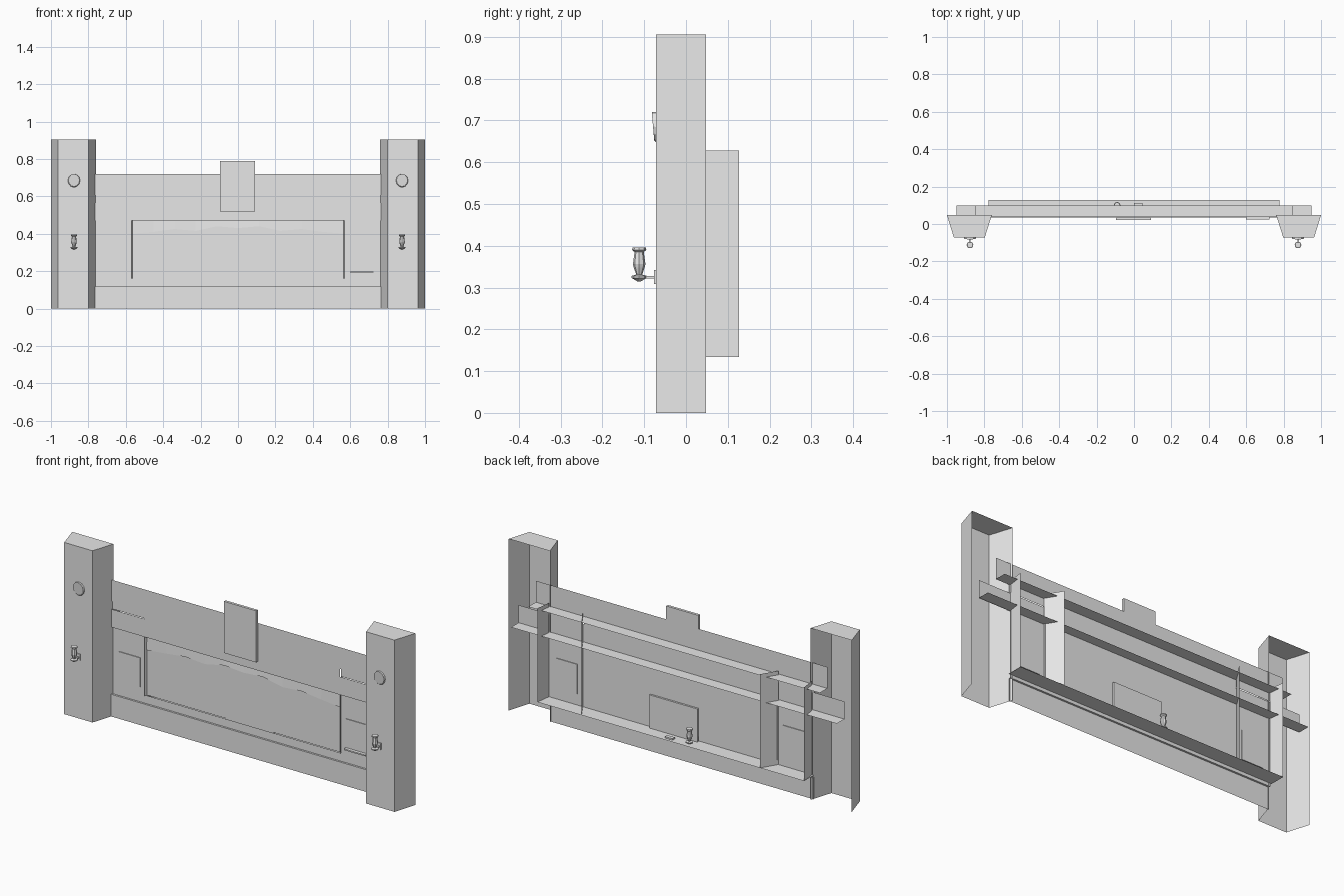
import bpy, bmesh, math

if "Cube" in bpy.data.objects:
    bpy.data.objects.remove(bpy.data.objects["Cube"])

grey = bpy.data.materials.new("plain grey")
grey.diffuse_color = (0.8, 0.8, 0.8, 1)
grey.use_nodes = True
grey.node_tree.nodes["Principled BSDF"].inputs["Base Color"].default_value = grey.diffuse_color


def mesh(name, verts, faces):
    me = bpy.data.meshes.new(name)
    me.from_pydata(verts, [], faces)
    me.materials.append(grey)
    ob = bpy.data.objects.new(name, me)
    bpy.context.collection.objects.link(ob)
    return ob


def wall(name, x0, x1, z0, z1, y):
    """Single sheet facing the front."""
    return mesh(name, [(x0, y, z0), (x1, y, z0), (x1, y, z1), (x0, y, z1)], [(0, 1, 2, 3)])


def shelf(name, x0, x1, y0, y1, z):
    """Single horizontal sheet."""
    return mesh(name, [(x0, y0, z), (x1, y0, z), (x1, y1, z), (x0, y1, z)], [(0, 1, 2, 3)])


def fin(name, a, b, z0, z1):
    """Upright sheet between two plan points."""
    return mesh(name, [(*a, z0), (*b, z0), (*b, z1), (*a, z1)], [(0, 1, 2, 3)])


def box(name, x0, x1, y0, y1, z0, z1):
    v = [(x, y, z) for z in (z0, z1) for x, y in ((x0, y0), (x1, y0), (x1, y1), (x0, y1))]
    return mesh(name, v, [(3, 2, 1, 0), (4, 5, 6, 7), (0, 1, 5, 4),
                          (1, 2, 6, 5), (2, 3, 7, 6), (3, 0, 4, 7)])


def lathe(name, profile, x, y, sides=8):
    """Turned part from (radius, z) points."""
    v = [(x + r * math.cos(2 * math.pi * i / sides), y + r * math.sin(2 * math.pi * i / sides), z)
         for r, z in profile for i in range(sides)]
    f = [(j * sides + i, j * sides + (i + 1) % sides,
          (j + 1) * sides + (i + 1) % sides, (j + 1) * sides + i)
         for j in range(len(profile) - 1) for i in range(sides)]
    f += [tuple(reversed(range(sides))),
          tuple(range((len(profile) - 1) * sides, len(profile) * sides))]
    return mesh(name, v, f)


LANTERN = [(0.003, 0.314), (0.018, 0.323), (0.018, 0.328), (0.007, 0.331), (0.013, 0.348),
           (0.015, 0.356), (0.011, 0.385), (0.017, 0.390), (0.016, 0.396)]
FRONT = 0.037

for s, side in ((-1, "left"), (1, "right")):
    # tapered column, open at the back and underneath
    plan = [(s * 1.0, 0.048), (s * 0.963, -0.072), (s * 0.798, -0.072), (s * 0.76, 0.048)]
    mesh(side + "_column", [(*p, z) for z in (0, 0.905) for p in plan],
         [(0, 1, 5, 4), (1, 2, 6, 5), (2, 3, 7, 6), (4, 5, 6, 7)])

    # lantern on a short arm with a wall plate
    lx = s * 0.877
    lathe(side + "_lantern", LANTERN, lx, -0.112)
    box(side + "_lantern_arm", lx - 0.004, lx + 0.004, -0.112, -0.074, 0.321, 0.328)
    box(side + "_lantern_plate", lx - 0.009, lx + 0.009, -0.077, -0.072, 0.308, 0.342)

    # round shade high on the column, thinner towards the bottom
    n = 12
    ring = [(math.cos(2 * math.pi * i / n), math.sin(2 * math.pi * i / n)) for i in range(n)]
    v = [(lx + 0.033 * c, -0.072, 0.684 + 0.036 * d) for c, d in ring]
    v += [(lx + 0.030 * c, -0.079 - 0.003 * d, 0.686 + 0.034 * d) for c, d in ring]
    mesh(side + "_shade", v, [tuple(range(n, 2 * n))] +
         [(i, (i + 1) % n, n + (i + 1) % n, n + i) for i in range(n)])

    # slot in the fascia, closed by a slightly sunk strip
    a, b = sorted((s * 0.57, s * 0.775))
    wall(side + "_slot", a, b, 0.565, 0.607, FRONT + 0.005)

    # fascia ends running behind the column
    a, b = sorted((s * 0.57, s * 0.85))
    wall(side + "_fascia_upper", a, b, 0.607, 0.72, FRONT)
    a, b = sorted((s * 0.57, s * 0.95))
    wall(side + "_fascia_lower", a, b, 0.47, 0.565, FRONT)

    # side bay with a thin plate
    a, b = sorted((s * 0.57, s * 0.77))
    wall(side + "_bay", a, b, 0.117, 0.47, 0.045)
    a, b = sorted((s * 0.60, s * 0.725))
    box(side + "_bay_plate", a, b, 0.041, 0.049, 0.195, 0.35)

    # window reveal and upright dividers behind the front
    fin(side + "_reveal", (s * 0.57, FRONT), (s * 0.565, 0.05), 0.16, 0.47)
    fin(side + "_inner_divider", (s * 0.57, FRONT + 0.008), (s * 0.52, 0.127), 0.134, 0.628)
    fin(side + "_outer_divider", (s * 0.767, FRONT + 0.008), (s * 0.778, 0.127), 0.134, 0.628)

# central fascia, base panel and window rail
wall("fascia", -0.57, 0.57, 0.47, 0.72, FRONT)
wall("base_panel", -0.77, 0.77, 0.0, 0.117, FRONT - 0.002)
shelf("base_ledge", -0.77, 0.77, FRONT - 0.002, 0.045, 0.117)
wall("window_rail", -0.57, 0.57, 0.117, 0.16, 0.045)

# window pane and ragged valance
wall("window_pane", -0.57, 0.57, 0.16, 0.47, 0.05)
drops = [0.40, 0.41, 0.425, 0.415, 0.44, 0.43, 0.44, 0.415, 0.425, 0.41, 0.40]
xs = [-0.565 + 0.113 * i for i in range(11)]
mesh("valance", [(x, 0.049, 0.469) for x in xs] +
     [(x, 0.044 + 0.003 * (i % 2), d) for i, (x, d) in enumerate(zip(xs, drops))],
     [(i, i + 11, i + 12, i + 1) for i in range(10)])

# shelves behind the front
shelf("top_shelf", -0.85, 0.85, FRONT, 0.10, 0.607)
shelf("middle_shelf", -0.95, 0.95, FRONT, 0.10, 0.472)
shelf("bottom_shelf", -0.778, 0.778, 0.045, 0.127, 0.134)

# hanging sign and letter slot
box("sign", -0.097, 0.09, 0.022, FRONT - 0.001, 0.518, 0.79)
box("letter_slot", 0.60, 0.725, 0.024, 0.045, 0.192, 0.199)

# display board and small goods on the bottom shelf
box("display_board", -0.11, 0.17, 0.052, 0.062, 0.135, 0.31)
lathe("display_lantern", [(r, z - 0.314 + 0.135) for r, z in LANTERN], -0.09, 0.10)
box("display_tray", 0.0, 0.045, 0.092, 0.112, 0.135, 0.143)

# consistent outward faces on the closed parts
for ob in bpy.data.objects:
    bm = bmesh.new()
    bm.from_mesh(ob.data)
    bmesh.ops.recalc_face_normals(bm, faces=bm.faces)
    bm.to_mesh(ob.data)
    bm.free()
